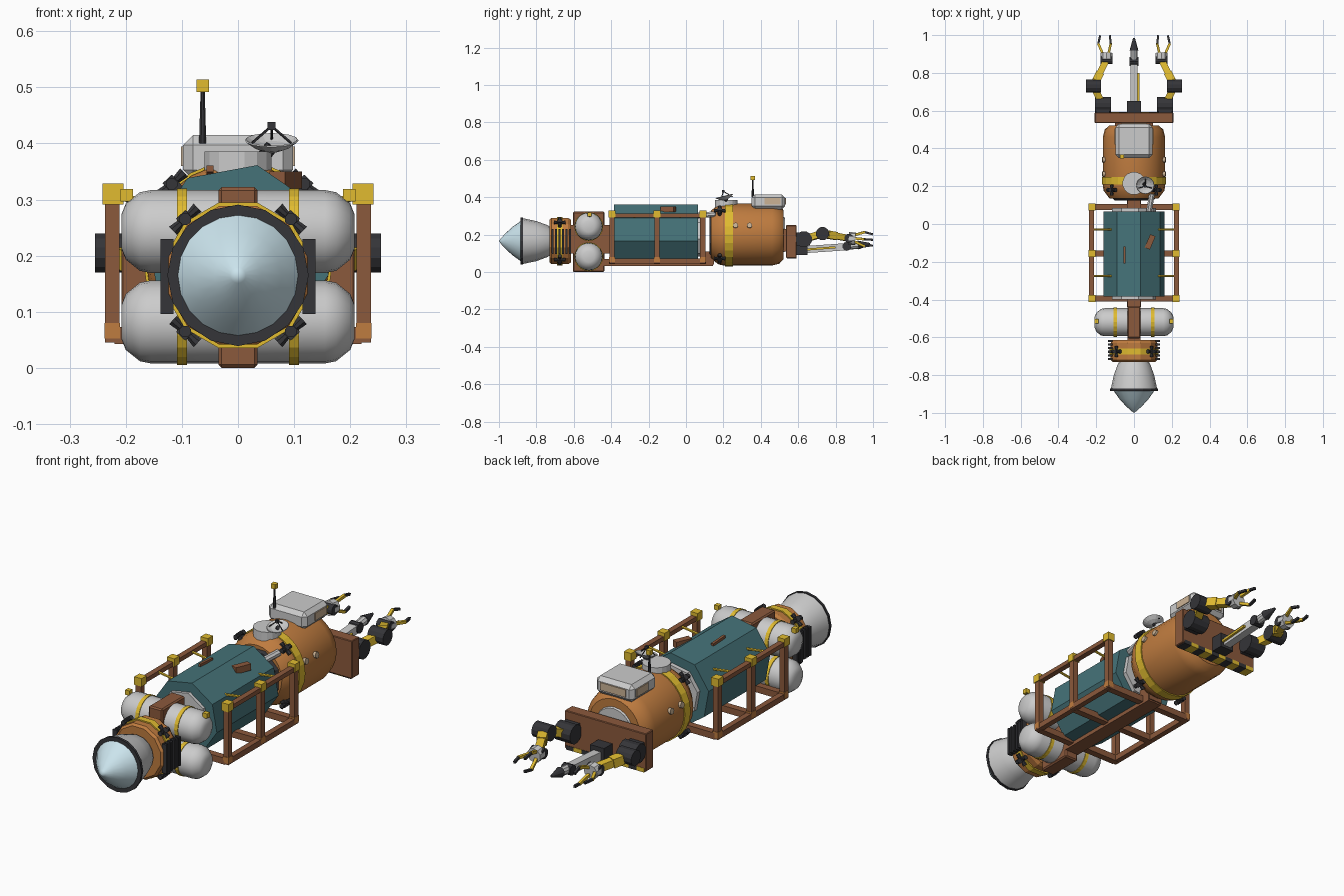
import bpy, bmesh, math
from mathutils import Vector

if "Cube" in bpy.data.objects:
    bpy.data.objects.remove(bpy.data.objects["Cube"])

def mat(name, r, g, b):
    m = bpy.data.materials.new(name)
    m.diffuse_color = (r, g, b, 1)
    m.use_nodes = True
    m.node_tree.nodes["Principled BSDF"].inputs["Base Color"].default_value = m.diffuse_color
    return m

ORANGE = mat("orange", .52, .2, .05)
BROWN = mat("brown", .26, .1, .045)
YELLOW = mat("yellow", .75, .5, .03)
TEAL = mat("teal", .06, .17, .19)
DARK = mat("dark", .035, .035, .04)
GLOW = mat("pale_blue", .6, .78, .85)
TAN = mat("tan", .6, .45, .3)
GREY = None

def finish(name, bm, m, smooth=False):
    bmesh.ops.recalc_face_normals(bm, faces=bm.faces)
    me = bpy.data.meshes.new(name)
    bm.to_mesh(me)
    bm.free()
    ob = bpy.data.objects.new(name, me)
    bpy.context.collection.objects.link(ob)
    if m:
        me.materials.append(m)
    if smooth:
        bpy.context.view_layer.objects.active = ob
        ob.select_set(True)
        bpy.ops.object.shade_smooth_by_angle(angle=math.radians(35))
        ob.select_set(False)
    return ob

def lathe(name, origin, axis, prof, m, n=16, rot=0, smooth=False):
    """Revolve (distance, radius) pairs around an axis."""
    o, a = Vector(origin), Vector(axis).normalized()
    u = a.cross(Vector((0, 0, 1)))
    u = u.normalized() if u.length > .01 else Vector((1, 0, 0))
    v = u.cross(a)
    bm = bmesh.new()
    rings = []
    for d, r in prof:
        rings.append([bm.verts.new(o + a * d + (u * math.cos(t) + v * math.sin(t)) * r)
                      for t in (math.radians(rot) + 2 * math.pi * i / n for i in range(n))])
    for p, q in zip(rings, rings[1:]):
        for i in range(n):
            bm.faces.new((p[i], p[(i + 1) % n], q[(i + 1) % n], q[i]))
    bm.faces.new(rings[0])
    bm.faces.new(rings[-1])
    bmesh.ops.remove_doubles(bm, verts=bm.verts, dist=.0002)
    return finish(name, bm, m, smooth)

def tube(name, p, q, r, m, r2=None, n=10):
    d = Vector(q) - Vector(p)
    return lathe(name, p, d, [(0, r), (d.length, r if r2 is None else r2)], m, n, 180 / n)

def bar(name, p, q, w, m):
    return tube(name, p, q, w * .7071, m, n=4)

def box(name, x, y, z, m, bevel=0):
    """Box from (min, max) ranges."""
    bm = bmesh.new()
    bmesh.ops.create_cube(bm, size=1)
    for v in bm.verts:
        v.co = [(r[0] + r[1]) / 2 + c * (r[1] - r[0]) for r, c in zip((x, y, z), v.co)]
    if bevel:
        bmesh.ops.bevel(bm, geom=bm.edges[:], offset=bevel, segments=1, affect='EDGES')
    return finish(name, bm, m)

def cube(name, c, s, m, bevel=0):
    return box(name, *[(k - s / 2, k + s / 2) for k in c], m, bevel)

def thruster_quad(name, x, y, z, zc):
    out = Vector((x, 0, z - zc)).normalized()
    side = Vector((-out.z, 0, out.x))
    c = Vector((x, y, z))
    tube(name + "_block", c - out * .02, c + out * .012, .016, DARK, n=4)
    for d in (side, -side, Vector((0, 1, 0)), Vector((0, -1, 0))):
        tube(name + "_nozzle", c, c + d * .03, .006, DARK, .011, n=8)

Y = (0, 1, 0)
ZE = .165

# Engine bell, rim and glowing plume
lathe("engine_bell", (0, 0, ZE), Y, [(-.88, .124), (-.80, .107), (-.74, .085), (-.72, .07)], GREY, 16, smooth=True)
lathe("bell_rim", (0, 0, ZE), Y, [(-.884, .108), (-.884, .126), (-.872, .126), (-.872, .108)], DARK, 16)
lathe("engine_plume", (0, 0, ZE), Y, [(-.88, .11), (-.925, .078), (-.965, .042), (-.99, .014), (-1, 0)], GLOW, 20, smooth=True)

# Engine block with band, radiators and thrusters
lathe("engine_block", (0, 0, ZE), Y, [(-.73, .118), (-.72, .128), (-.63, .128), (-.615, .118)], ORANGE, 12, 15)
lathe("engine_band", (0, 0, ZE), Y, [(-.69, .134), (-.66, .134)], YELLOW, 12, 15)
for s in (-1, 1):
    for i in range(6):
        y = -.72 + i * .019
        box("radiator_fin", sorted((s * .115, s * .138)), (y, y + .011), (.096, .23), DARK)
    for dz in (-.1, .1):
        thruster_quad("engine_thruster", s * .094, -.675, ZE + dz, ZE)

# Tank rack and horizontal tanks
box("tank_rack", (-.035, .035), (-.605, -.435), (0, .322), BROWN, .006)
box("rear_spine", (-.035, .035), (-.63, -.38), (.1, .25), BROWN)
for z in (.243, .082):
    lathe("fuel_tank", (0, -.52, z), (1, 0, 0),
          [(-.208, .03), (-.2, .05), (-.175, .07), (-.155, .074), (.155, .074), (.175, .07), (.2, .05), (.208, .03)],
          GREY, 20, smooth=True)
    for s in (-1, 1):
        lathe("tank_band", (s * .1, -.52, z), (1, 0, 0), [(-.009, .077), (.009, .077)], YELLOW, 20)
for s in (-1, 1):
    cube("tank_valve", (s * .198, -.515, .308), .022, YELLOW)
    tube("valve_stem", (s * .185, -.515, .28), (s * .198, -.515, .308), .006, DARK)

# Cargo module with collars and roof fittings
lathe("cargo_module", (0, 0, .2), Y, [(-.385, .165), (.065, .165)], TEAL, 8, 78)
lathe("cargo_collar", (0, 0, .2), Y, [(-.4, .12), (.085, .12)], GREY, 8, 78)
bar("roof_grip", (-.05, -.21, .355), (-.05, -.12, .35), .012, BROWN)
bar("roof_handle", (.07, -.13, .335), (.1, -.06, .335), .03, BROWN)

# Cage frame
ys = (-.395, -.155, .09)
for s in (-1, 1):
    x = (s * .224 - .013, s * .224 + .013)
    box("lower_rail", x, (-.41, .105), (.045, .072), BROWN)
    box("upper_rail", x, (-.4, .1), (.292, .312), BROWN)
    for y in ys:
        box("frame_post", x, (y - .014, y + .014), (.05, .31), BROWN)
        box("post_foot", (x[0] - .001, x[1] + .001), (y - .016, y + .016), (.052, .08), ORANGE)
        cube("post_cap", (s * .223, y, .31), .037, YELLOW)
    for y in (-.275, -.03):
        tube("cage_strut", (s * .22, y, .305), (s * .115, y, .29), .006, YELLOW, n=6)
for y in ys:
    box("cross_beam", (-.22, .22), (y - .016, y + .016), (.043, .073), BROWN)
box("keel_beam", (-.036, .036), (-.44, .145), (.033, .07), BROWN)
box("front_spine", (-.035, .035), (.08, .15), (.04, .11), BROWN)
tube("umbilical", (.075, .04, .3), (.095, .16, .31), .016, GREY, n=8)

# Crew pod
lathe("crew_pod", (0, 0, .2), Y, [(.135, .13), (.175, .16), (.2, .165), (.46, .165), (.5, .155), (.522, .13)],
      ORANGE, 24, smooth=True)
lathe("pod_back_plate", (0, 0, .2), Y, [(.125, .11), (.14, .128)], DARK, 8, 22.5)
lathe("pod_front_plate", (0, 0, .2), Y, [(.51, .1), (.53, .09)], GREY, 20)
lathe("pod_band", (0, 0, .2), Y, [(.208, .17), (.25, .17)], YELLOW, 24)
for s in (-1, 1):
    for y in (.265, .34):
        tube("porthole", (s * .14, y, .245), (s * .168, y, .25), .014, TAN, n=12)
    for dz in (-.128, .128):
        thruster_quad("pod_thruster", s * .118, .18, .2 + dz, .2)

# Cabin box with side and forward windows
box("cockpit_box", (-.098, .098), (.35, .53), (.335, .415), GREY, .018)
for s in (-1, 1):
    box("side_window", sorted((s * .09, s * .102)), (.42, .505), (.36, .395), TAN)
box("forward_window", (-.065, .065), (.52, .535), (.36, .395), TAN)

# Antenna mast, dish and its base
tube("antenna_mast", (-.063, .357, .4), (-.063, .357, .495), .007, DARK, .004, 8)
cube("antenna_tip", (-.063, .357, .503), .022, YELLOW)
tube("dish_base", (0, .215, .34), (0, .215, .386), .061, GREY, n=16)
tube("dish_post", (.04, .215, .37), (.06, .212, .395), .012, DARK)
d = Vector((.06, .21, .386))
lathe("antenna_dish", d, (0, -.25, 1), [(0, .012), (.008, .032), (.02, .048), (.022, .046), (.012, .028), (.005, 0)], GREY, 16)
feed = d + Vector((0, -.01, .045))
for a in (90, 210, 330):
    tube("dish_strut", d + Vector((.04 * math.cos(math.radians(a)), .04 * math.sin(math.radians(a)), .015)), feed, .0025, DARK, n=5)
cube("dish_feed", feed, .014, DARK)

# Arm mounting plate with hazard stripes
box("arm_plate", (-.208, .208), (.535, .59), (.075, .25), BROWN, .003)
box("plate_mount", (-.1, .1), (.5, .54), (.11, .23), BROWN)
for i in range(10):
    x = -.2 + i * .04
    box("hazard_stripe", (x, x + .04), (.54, .592), (.071, .09), (YELLOW, DARK)[i % 2])

# Gripper arms
for s in (-1, 1):
    sh, el, wr = (Vector((s * .165, .63, .175)), Vector((s * .215, .73, .205)), Vector((s * .145, .87, .18)))
    for nm, c, h, r in (("shoulder", sh, .042, .044), ("elbow", el, .04, .036), ("wrist", wr, .032, .024)):
        tube(nm, c - Vector((h, 0, 0)), c + Vector((h, 0, 0)), r, DARK, n=12)
    box("shoulder_mount", (sh.x - .035, sh.x + .035), (.585, .63), (.14, .21), DARK)
    bar("upper_arm", sh, el, .036, YELLOW)
    bar("fore_arm", el, wr, .034, YELLOW)
    bar("arm_sleeve", el.lerp(wr, .2), el.lerp(wr, .5), .042, YELLOW)
    tube("hand", wr, wr + Vector((0, .035, -.003)), .034, GREY, n=10)
    for a in (0, 120, 240):
        t = math.radians(a)
        o = Vector((s * math.cos(t), 0, math.sin(t)))
        p = wr + o * .02 + Vector((0, .03, 0))
        q = wr + o * .044 + Vector((0, .085, -.005))
        bar("finger", p, q, .013, YELLOW)
        bar("finger_tip", q, wr + o * .034 + Vector((0, .128, -.008)), .011, DARK)

# Central drill arm
box("drill_mount", (-.036, .036), (.585, .65), (.09, .16), DARK)
bar("drill_arm", (0, .64, .12), (0, .86, .135), .038, GREY)
bar("drill_piston", (.024, .645, .12), (.024, .8, .132), .011, YELLOW)
tube("drill_joint", (-.024, .86, .137), (.024, .86, .137), .024, DARK, n=10)
tube("drill_body", (0, .86, .138), (0, .93, .145), .02, GREY)
tube("drill_tip", (0, .92, .144), (0, .985, .15), .024, DARK, .005)
